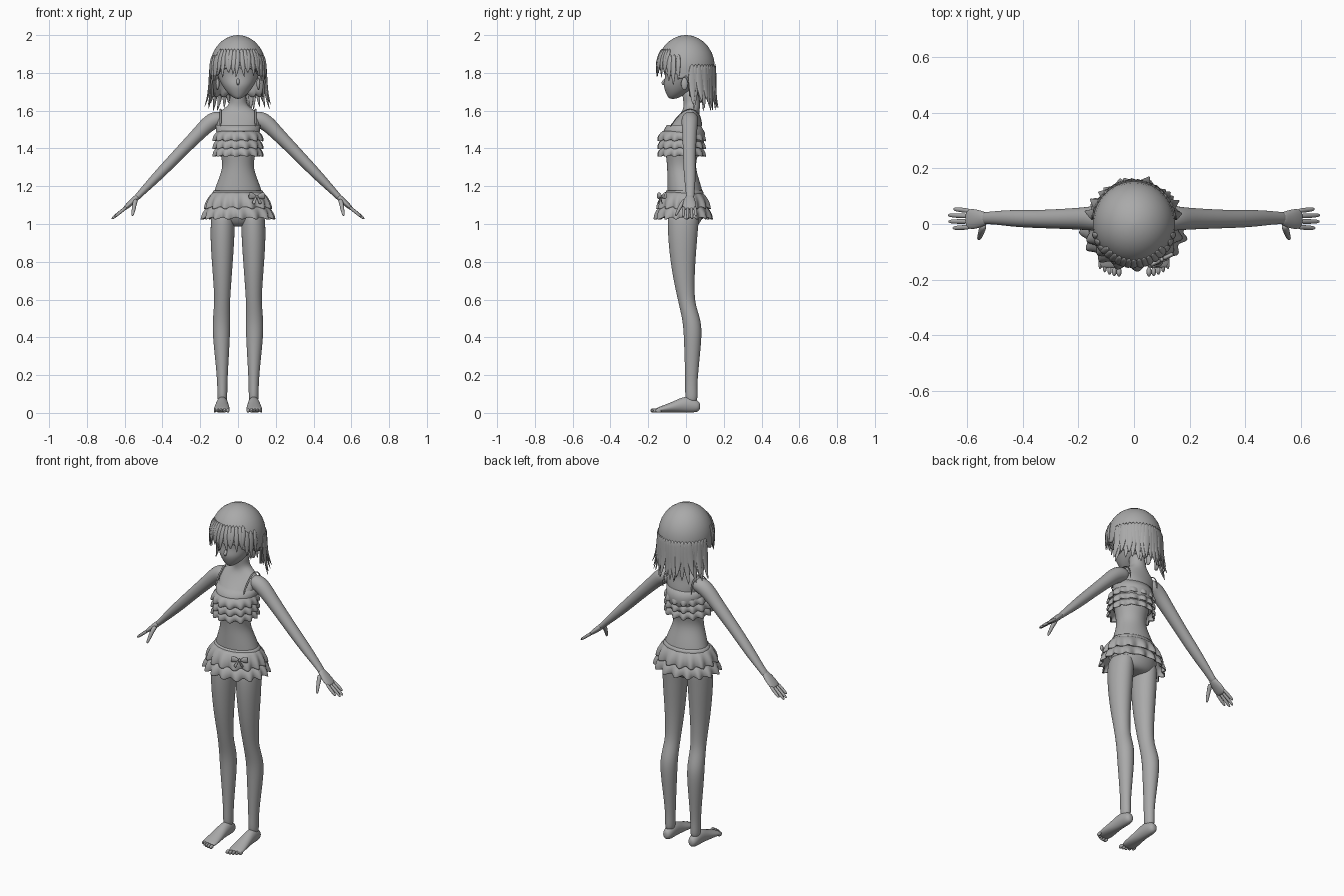
import bpy, bmesh, math, random
from mathutils import Vector as V
random.seed(4)
grey = bpy.data.materials.new("plain grey")
grey.diffuse_color = (0.4, 0.4, 0.4, 1)
X, Y, Z = V((1, 0, 0)), V((0, 1, 0)), V((0, 0, 1))


def finish(name, bm, mirror=False, subsurf=0, thick=0):
    bmesh.ops.recalc_face_normals(bm, faces=bm.faces)
    me = bpy.data.meshes.new(name)
    bm.to_mesh(me)
    bm.free()
    me.materials.append(grey)
    me.shade_smooth()
    ob = bpy.data.objects.new(name, me)
    bpy.context.collection.objects.link(ob)
    if thick:
        m = ob.modifiers.new("thickness", 'SOLIDIFY')
        m.thickness, m.offset = thick, -1
    if mirror:
        ob.modifiers.new("mirror", 'MIRROR').use_clip = False
    if subsurf:
        m = ob.modifiers.new("smooth", 'SUBSURF')
        m.levels = m.render_levels = subsurf
    return ob


def skin(bm, rings, caps=True):
    for a, b in zip(rings, rings[1:]):
        for i in range(len(a)):
            j = (i + 1) % len(a)
            bm.faces.new((a[i], a[j], b[j], b[i]))
    if caps:
        bm.faces.new(rings[0])
        bm.faces.new(rings[-1])


def loft(bm, rows, u, t=None, n=12):
    """Elliptical rings (x, y, z, radius along u, radius across)."""
    pts = [V(r[:3]) for r in rows]
    rings = []
    for i, r in enumerate(rows):
        d = t or (pts[min(i + 1, len(pts) - 1)] - pts[max(i - 1, 0)]).normalized()
        side = (u - d * u.dot(d)).normalized()
        v = d.cross(side).normalized()
        rings.append([bm.verts.new(pts[i] + side * r[3] * math.cos(k * math.tau / n)
                      + v * r[4] * math.sin(k * math.tau / n)) for k in range(n)])
    skin(bm, rings)


def part(name, rows, u, t=None, n=12, mirror=False):
    bm = bmesh.new()
    loft(bm, rows, u, t, n)
    return finish(name, bm, mirror, 2)


def blob(bm, c, r):
    loft(bm, [(c[0], c[1], c[2] + r[2] * math.cos(a), r[0] * math.sin(a), r[1] * math.sin(a))
              for a in (0.2, 0.8, 1.57, 2.34, 2.94)], X, Z, 8)


# Torso and neck: z, centre y, half width, half depth
part("torso", [(0, y, z, a, b) for z, y, a, b in (
    (1.72, .02, .044, .045), (1.66, .028, .043, .044), (1.625, .032, .05, .044),
    (1.60, .026, .095, .045), (1.57, .016, .122, .058), (1.53, .003, .115, .08),
    (1.48, -.02, .11, .106), (1.40, -.02, .1, .094), (1.34, -.024, .086, .08),
    (1.29, -.024, .083, .076), (1.22, -.012, .112, .088), (1.13, 0, .142, .1),
    (1.05, 0, .142, .095), (1.0, .005, .11, .07), (.985, .005, .06, .04))], X, Z, 20)

# Legs
part("leg", [(x, y, z, a, b) for z, x, y, a, b in (
    (1.08, .078, -.008, .06, .085), (1.0, .081, -.016, .066, .083), (.9, .083, -.018, .064, .077),
    (.75, .083, -.015, .053, .062), (.62, .083, -.002, .043, .047), (.56, .085, .01, .043, .045),
    (.48, .088, .033, .048, .05), (.4, .088, .036, .046, .048), (.28, .085, .032, .036, .04),
    (.16, .083, .028, .027, .032), (.1, .083, .028, .027, .034), (.05, .083, .03, .025, .03))],
    X, Z, 16, True)

# Feet and toes
bm = bmesh.new()
loft(bm, [(x, y, z, a, b) for y, x, z, a, b in (
    (.076, .083, .035, .014, .018), (.06, .083, .035, .028, .033), (.02, .083, .045, .032, .045),
    (-.02, .084, .043, .034, .042), (-.06, .085, .033, .038, .032), (-.11, .086, .023, .044, .022),
    (-.145, .087, .016, .044, .015), (-.16, .087, .014, .038, .01))], X, -Y, 12)
for i in range(5):
    blob(bm, (.054 + i * .017, -.172 + i * i * .0017, .0125), (.011 - i * .0008, .021, .012))
finish("foot", bm, True, 2)

# Arms
part("arm", [(.07, .022, 1.56, .04, .035), (.12, .021, 1.555, .047, .047), (.16, .02, 1.528, .044, .044),
             (.2, .019, 1.487, .04, .038), (.3, .018, 1.385, .035, .033), (.36, .018, 1.322, .033, .031),
             (.42, .02, 1.26, .032, .028), (.48, .022, 1.198, .027, .022), (.525, .022, 1.152, .022, .017),
             (.545, .02, 1.13, .024, .016)], Y, n=14, mirror=True)

# Hands with fingers and thumb
bm = bmesh.new()
loft(bm, [(.525, .021, 1.152, .02, .016), (.55, .018, 1.127, .031, .017), (.575, .018, 1.105, .038, .015),
          (.595, .018, 1.086, .037, .012), (.605, .018, 1.078, .03, .008)], Y)
for y0, y1, x1, z1 in ((.047, .054, .652, 1.04), (.028, .032, .672, 1.024),
                       (.009, .009, .671, 1.024), (-.011, -.015, .655, 1.036)):
    a, b = V((.588, y0, 1.092)), V((x1, y1, z1))
    loft(bm, [(*a.lerp(b, f), r, r) for f, r in ((0, .009), (.45, .0095), (.8, .0085), (.97, .005))], Y, n=8)
loft(bm, [(.54, -.002, 1.13, .014, .014), (.548, -.022, 1.107, .013, .013), (.552, -.037, 1.08, .011, .01),
          (.557, -.05, 1.055, .009, .008), (.56, -.056, 1.042, .005, .004)], X, n=8)
finish("hand", bm, True, 2)

# Head with face, nose and ears
part("head", [(0, y, z, a, b) for z, y, a, b in (
    (1.662, -.07, .012, .018), (1.675, -.062, .035, .036), (1.70, -.045, .062, .065),
    (1.735, -.027, .086, .095), (1.77, -.012, .104, .1), (1.81, -.003, .12, .11), (1.86, 0, .13, .13),
    (1.92, 0, .115, .12), (1.96, 0, .08, .085), (1.98, 0, .03, .03))], X, Z, 20)
part("nose", [(0, -.1, 1.775, .006, .008), (0, -.116, 1.757, .011, .012),
              (0, -.124, 1.747, .008, .009), (0, -.118, 1.735, .006, .006)], X, Z, 8)
bm = bmesh.new()
blob(bm, (.108, -.008, 1.742), (.012, .022, .034))
finish("ear", bm, True, 2)


# Hair cap with a scalloped lower edge
def scalp(th, z, grow=0):
    r = math.sqrt(max(0, 1 - ((z - 1.83) / .17) ** 2)) if z > 1.83 else 1 - (1.83 - z) * .25
    return V((math.sin(th) * (.148 + grow) * r, -math.cos(th) * (.153 + grow) * r, z))


def hem(th):
    a = abs(th)
    return 1.835 if a < .75 else 1.80 if a < 1.3 else 1.785 if a < 1.7 else 1.69


bm, N = bmesh.new(), 96
rings = []
for k in range(13):
    ring = []
    for i in range(N):
        th = (i / N - .5) * math.tau
        low = hem(th) - .018 * abs(math.sin(i * math.pi / 6))
        f = k / 12
        if f < .6:
            z = 1.83 + .17 * math.cos(max(.03, f / .6 * math.pi / 2))
            z = max(z, low)
        else:
            z = min(1.83, low) + (1.83 - min(1.83, low)) * (1 - f) / .4
        ring.append(bm.verts.new(scalp(th, z)))
    rings.append(ring)
skin(bm, rings, False)
bm.faces.new(rings[0])
bmesh.ops.remove_doubles(bm, verts=bm.verts, dist=.0003)
finish("hair_cap", bm, thick=.012)


# Tapered hair locks hanging on the cap
def lock(bm, th, top, tip, w, flare=0, drift=0):
    rows = []
    for f, s in ((0, .5), (.3, 1), (.6, .85), (.85, .45), (1, .06)):
        p = scalp(th + drift * f * f, top + (tip - top) * f, .003 + flare * f ** 3)
        rows.append((*p, w * s, .007 * s + .0005))
    loft(bm, rows, V((math.cos(th), math.sin(th), 0)), n=8)


bm = bmesh.new()
for i in range(13):
    th = -.84 + i * .14
    lock(bm, th, 1.93, 1.785 + random.uniform(-.015, .02), .016, 0, random.uniform(-.1, .1))
finish("fringe", bm, subsurf=1)
bm = bmesh.new()
for s in (-1, 1):
    for a, tip, w in ((.95, 1.755, .018), (1.12, 1.735, .018), (1.3, 1.76, .015)):
        lock(bm, s * a, 1.9, tip, w, .002)
finish("temple_locks", bm, subsurf=1)
bm = bmesh.new()
for i in range(23):
    a = 1.78 + i * (math.tau - 3.56) / 22
    edge = i in (0, 1, 2, 20, 21, 22)
    lock(bm, a, 1.85, random.uniform(1.595, 1.65), .024, random.uniform(.01, .035) + .01 * edge,
         random.uniform(-.12, .12))
finish("back_locks", bm, subsurf=1)


# Wavy frills: top and bottom are (z, half width, half depth)
def frill(name, cy, top, low, waves, amp, n=168):
    bm, rings = bmesh.new(), []
    for f in (0, .15, .35, .6, .8, .92, 1):
        ring = []
        for i in range(n):
            a = i / n * math.tau
            w = math.sin(a * waves + .6 * math.sin(3 * a))
            puff = math.sin(f * math.pi) * .009 + amp * w * f
            z = top[0] + (low[0] - top[0]) * f + .5 * amp * f * math.cos(a * waves + 1)
            rx, ry = (top[k] + (low[k] - top[k]) * f ** .8 + puff for k in (1, 2))
            ring.append(bm.verts.new((rx * math.cos(a), cy + ry * math.sin(a), z)))
        rings.append(ring)
    skin(bm, rings, False)
    finish(name, bm, thick=.006)


for i, z in enumerate((1.492, 1.45, 1.41)):
    frill("top_frill_%d" % (i + 1), -.024, (z, .106, .1), (z - .05, .127, .121), 14, .008)
frill("skirt_upper_tier", -.012, (1.17, .13, .096), (1.085, .172, .136), 15, .01)
frill("skirt_lower_tier", -.014, (1.10, .15, .115), (1.03, .188, .147), 16, .011)

# Bandeau and skirt band
for name, cy, rows in (
        ("bandeau", -.012, ((1.525, .119, .09), (1.48, .114, .113), (1.39, .104, .1))),
        ("waist_band", -.008, ((1.178, .13, .096), (1.165, .136, .101), (1.15, .14, .104)))):
    bm = bmesh.new()
    loft(bm, [(0, cy, *r) for r in rows], X, Z, 40)
    finish(name, bm)

# Shoulder straps
part("strap", [(.093, y, z, .005, .003) for y, z in (
    (-.082, 1.515), (-.06, 1.55), (-.03, 1.585), (.0, 1.606), (.03, 1.61),
    (.06, 1.597), (.078, 1.565), (.084, 1.515))], X, n=8, mirror=True)

# Bow on the skirt
bm = bmesh.new()
c = V((.1, -.128, 1.145))
for s in (-1, 1):
    loft(bm, [(c.x + s * d, c.y + s * d * .5, c.z + .006 * d / .04, r, .008)
              for d, r in ((.004, .007), (.02, .016), (.036, .021), (.042, .014))], Z)
    loft(bm, [(c.x + s * d, c.y + s * d * .5 - .008, c.z - h, r, .003)
              for d, h, r in ((.002, 0, .004), (.012, .02, .008), (.02, .04, .01))], X)
blob(bm, c, (.009, .01, .01))
finish("bow", bm, subsurf=1)
